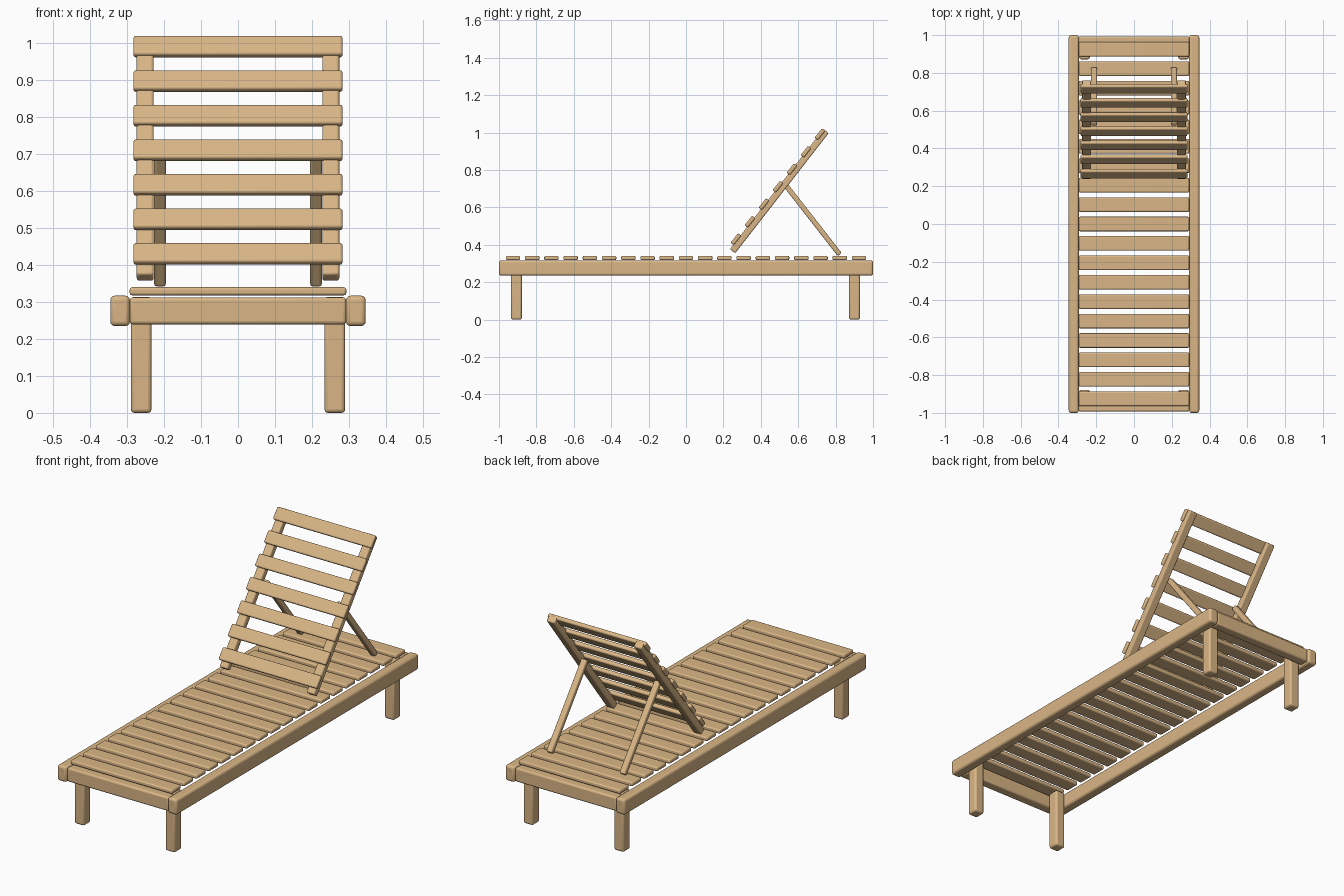
import bpy, math
from mathutils import Vector

if "Cube" in bpy.data.objects:
    bpy.data.objects.remove(bpy.data.objects["Cube"])

wood = bpy.data.materials.new("warm_tan_wood")
wood.diffuse_color = (0.70, 0.47, 0.24, 1)
wood.use_nodes = True
wood.node_tree.nodes["Principled BSDF"].inputs["Base Color"].default_value = wood.diffuse_color


def board(name, center, size, tilt=0.0, bevel=0.009):
    """Rounded timber, optionally tilted about the x axis."""
    bpy.ops.mesh.primitive_cube_add(size=1, location=center)
    ob = bpy.context.object
    ob.name = name
    ob.scale = size
    bpy.ops.object.transform_apply(location=False, rotation=False, scale=True)
    ob.rotation_euler.x = tilt
    ob.data.materials.append(wood)
    mod = ob.modifiers.new("rounded_edges", 'BEVEL')
    mod.width = bevel
    mod.segments = 3
    bpy.ops.object.shade_smooth_by_angle(angle=math.radians(35))
    return ob


def beam(name, x, start, end, width, thick):
    """Timber running between two (y, z) points."""
    a, b = Vector((x, *start)), Vector((x, *end))
    d = b - a
    return board(name, (a + b) / 2, (width, d.length, thick), math.atan2(d.z, d.y), 0.007)


# Bed frame: long side rails, legs and end boards
for side, sx in (("left", -1), ("right", 1)):
    board(f"side_rail_{side}", (sx * 0.319, 0, 0.276), (0.053, 2.0, 0.082), bevel=0.012)
    for end, y in (("front", -0.907), ("back", 0.901)):
        board(f"{end}_leg_{side}", (sx * 0.262, y, 0.157), (0.056, 0.058, 0.314), bevel=0.01)
for end, sy in (("front", -1), ("back", 1)):
    board(f"{end}_end_board", (0, sy * 0.967, 0.276), (0.586, 0.052, 0.073))

# Bed slats
for i in range(19):
    board(f"bed_slat_{i + 1}", (0, -0.925 + i * 1.85 / 18, 0.329), (0.586, 0.077, 0.022), bevel=0.007)

# Reclined backrest: two rails, two props and seven slats
low, high = (0.249, 0.366), (0.749, 1.008)
tilt = math.atan2(high[1] - low[1], high[0] - low[0])
for side, sx in (("left", -1), ("right", 1)):
    beam(f"backrest_rail_{side}", sx * 0.251, low, high, 0.046, 0.036)
    beam(f"backrest_prop_{side}", sx * 0.211, (0.53, 0.722), (0.822, 0.348), 0.032, 0.027)
for i in range(7):
    t = i / 6
    board(f"backrest_slat_{i + 1}", (0, 0.267 + 0.449 * t, 0.430 + 0.561 * t),
          (0.566, 0.064, 0.022), tilt, 0.007)
